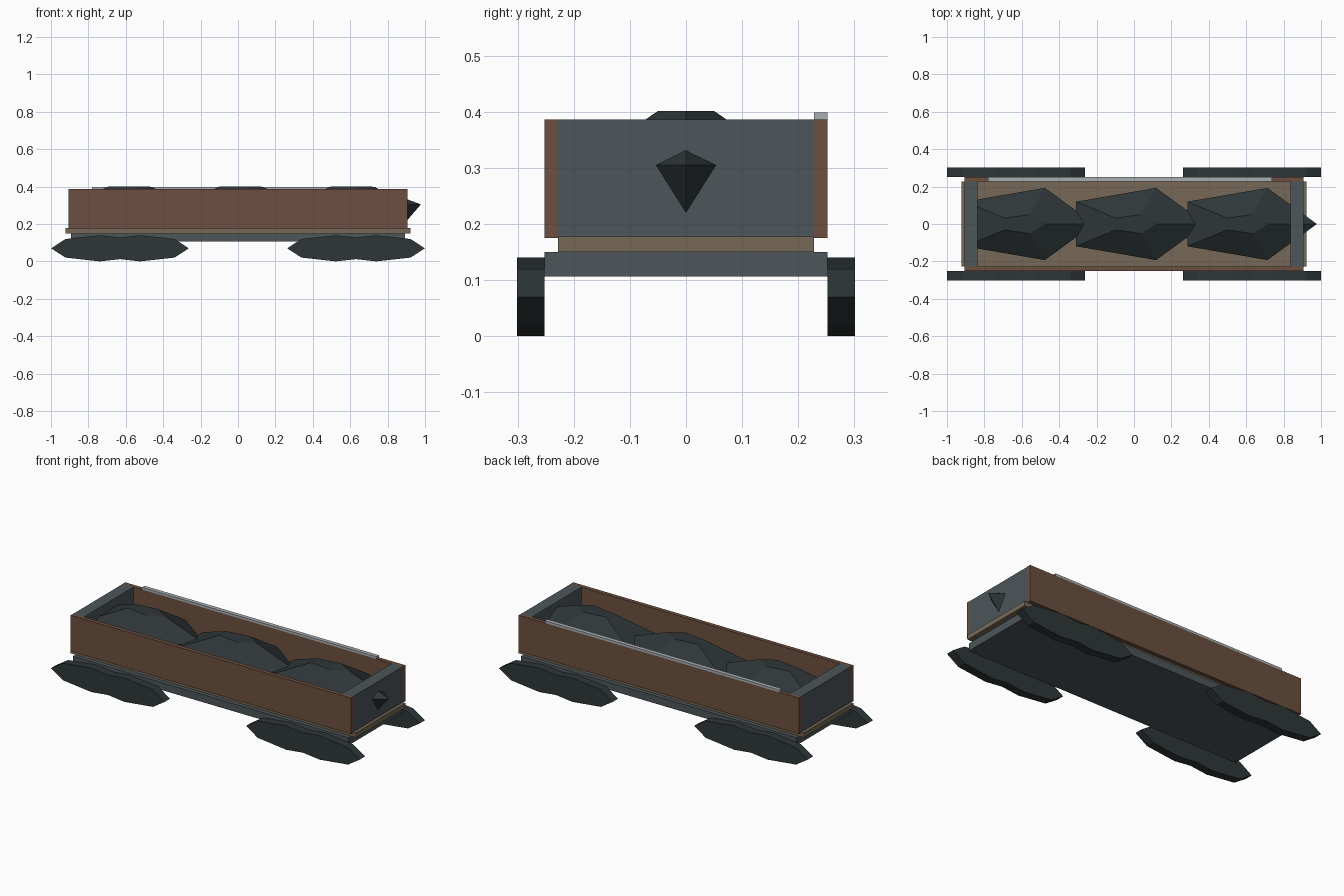
import bpy, bmesh
from math import cos, sin, pi

if "Cube" in bpy.data.objects:
    bpy.data.objects.remove(bpy.data.objects["Cube"])


def material(name, rgb):
    m = bpy.data.materials.new(name)
    m.diffuse_color = (*rgb, 1)
    m.use_nodes = True
    m.node_tree.nodes["Principled BSDF"].inputs["Base Color"].default_value = m.diffuse_color
    return m


COAL = material("coal_black", (0.028, 0.037, 0.040))
STEEL = material("steel_grey", (0.075, 0.092, 0.102))
WOOD = material("brown_wood", (0.150, 0.080, 0.050))
PLANK = material("tan_plank", (0.180, 0.140, 0.095))
TRIM = material("light_trim", (0.400, 0.430, 0.450))


def loft(name, rings, mat):
    """Solid made by joining matching rings of points, capped at both ends."""
    bm = bmesh.new()
    vs = [[bm.verts.new(p) for p in ring] for ring in rings]
    n = len(vs[0])
    for a, b in zip(vs, vs[1:]):
        for i in range(n):
            j = (i + 1) % n
            bm.faces.new((a[i], a[j], b[j], b[i]))
    bm.faces.new(vs[0][::-1])
    bm.faces.new(vs[-1])
    bmesh.ops.recalc_face_normals(bm, faces=bm.faces)
    me = bpy.data.meshes.new(name)
    bm.to_mesh(me)
    bm.free()
    me.materials.append(mat)
    ob = bpy.data.objects.new(name, me)
    bpy.context.collection.objects.link(ob)
    return ob


def box(name, x, y, z, mat):
    ring = lambda h: [(x[0], y[0], h), (x[1], y[0], h), (x[1], y[1], h), (x[0], y[1], h)]
    return loft(name, [ring(z[0]), ring(z[1])], mat)


# Chassis and plank floor
box("chassis", (-0.892, 0.892), (-0.252, 0.252), (0.106, 0.15), STEEL)
box("floor", (-0.923, 0.923), (-0.228, 0.228), (0.15, 0.178), PLANK)

# Side boards and end walls
for s, side, end in ((-1, "front", "left"), (1, "back", "right")):
    box(side + "_side_board", (-0.906, 0.906), sorted((s * 0.228, s * 0.252)), (0.175, 0.386), WOOD)
    box(end + "_end_wall", sorted((s * 0.836, s * 0.905)), (-0.228, 0.228), (0.178, 0.386), STEEL)

# Trim rail on the back board only
box("trim_rail", (-0.78, 0.737), (0.228, 0.252), (0.386, 0.399), TRIM)

# Paired octagonal wheels, joined in one outline per corner
half = [(0, 0.058), (0.108, 0.07), (0.292, 0.0495), (0.368, 0),
        (0.292, -0.0495), (0.108, -0.07), (0, -0.058)]
outline = half + [(-x, z) for x, z in half[-2:0:-1]]
for sx, end in ((-1, "left"), (1, "right")):
    for sy, side in ((-1, "front"), (1, "back")):
        loft(f"{side}_{end}_wheel_pair",
             [[(sx * 0.631 + x, sy * y, 0.07 + z) for x, z in outline] for y in (0.252, 0.301)],
             COAL)

# Three five-sided coal heaps; the last one pokes through the right end wall
for i in range(3):
    cx = (i - 1) * 0.595
    loft(f"coal_heap_{i + 1}",
         [[(cx + rx * cos(2 * pi * k / 5), ry * sin(2 * pi * k / 5), z) for k in range(5)]
          for rx, ry, z in ((0.262, 0.139, 0.165), (0.383, 0.203, 0.305), (0.12, 0.053, 0.401))],
         COAL)
